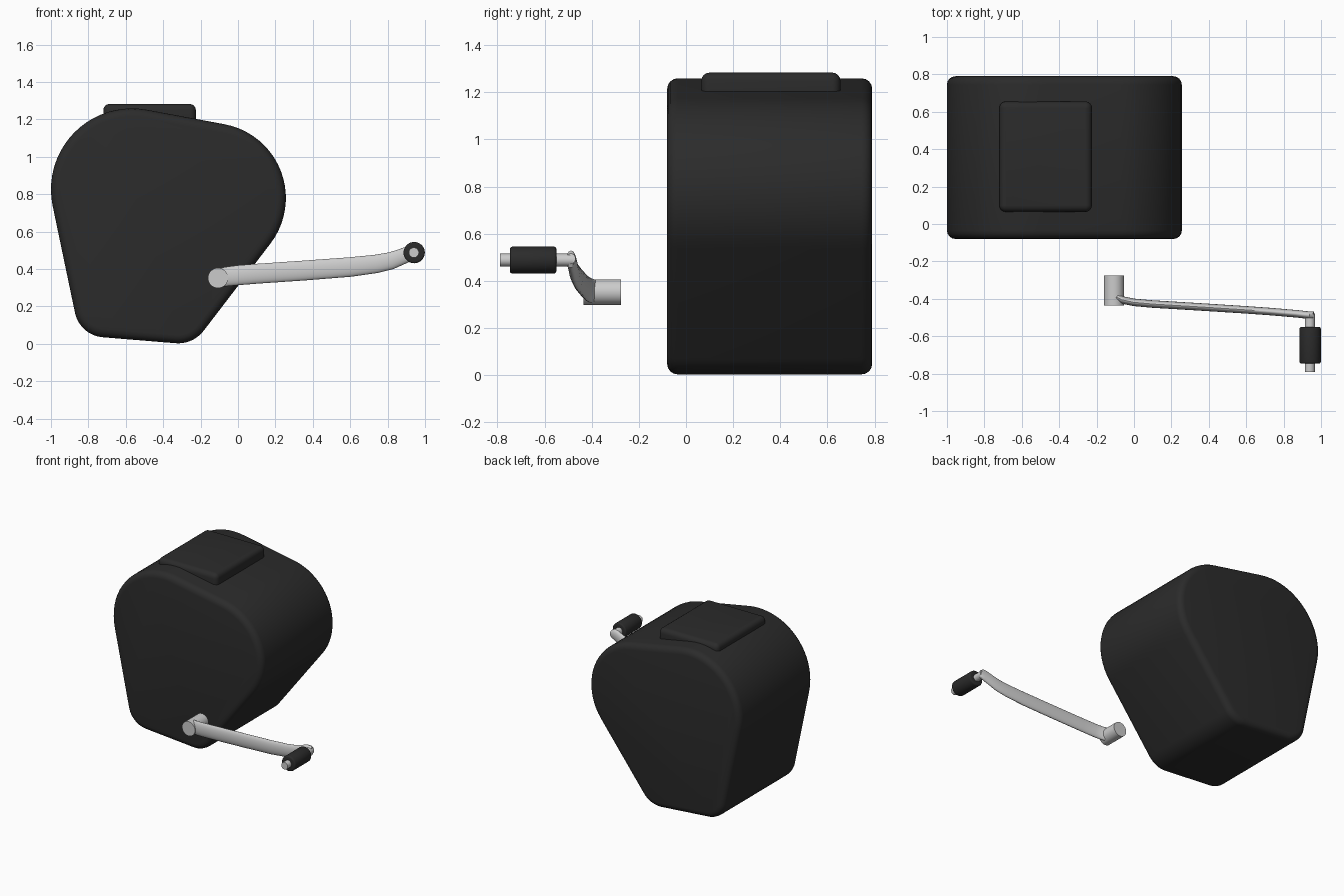
import bpy, bmesh, math
from mathutils import Vector

if "Cube" in bpy.data.objects:
    bpy.data.objects.remove(bpy.data.objects["Cube"])


def material(name, v):
    m = bpy.data.materials.new(name)
    m.diffuse_color = (v, v, v, 1)
    m.use_nodes = True
    m.node_tree.nodes["Principled BSDF"].inputs["Base Color"].default_value = m.diffuse_color
    return m


BLACK = material("black plastic", 0.024)
METAL = material("light grey metal", 0.6)


def finish(name, bm, mat, bevel=0.0, segments=4):
    bmesh.ops.recalc_face_normals(bm, faces=bm.faces)
    me = bpy.data.meshes.new(name)
    bm.to_mesh(me)
    bm.free()
    me.materials.append(mat)
    ob = bpy.data.objects.new(name, me)
    bpy.context.collection.objects.link(ob)
    bpy.ops.object.select_all(action='DESELECT')
    ob.select_set(True)
    bpy.context.view_layer.objects.active = ob
    if bevel:
        mod = ob.modifiers.new("rounded edges", 'BEVEL')
        mod.width = bevel
        mod.segments = segments
        mod.limit_method = 'ANGLE'
        mod.angle_limit = math.radians(40)
        bpy.ops.object.modifier_apply(modifier=mod.name)
    bpy.ops.object.shade_smooth_by_angle(angle=math.radians(35))
    return ob


def loft(name, rings, mat, bevel=0.0, segments=4):
    """Skin a list of equal-length point rings and cap both ends."""
    bm = bmesh.new()
    vs = [[bm.verts.new(p) for p in r] for r in rings]
    n = len(vs[0])
    for a, b in zip(vs, vs[1:]):
        for i in range(n):
            bm.faces.new((a[i], a[(i + 1) % n], b[(i + 1) % n], b[i]))
    bm.faces.new(vs[0])
    bm.faces.new(vs[-1])
    return finish(name, bm, mat, bevel, segments)


def belt(circles, step=0.1):
    """Outline of a belt stretched counter-clockwise round circles (x, z, r)."""
    n = len(circles)
    ang = []
    for i in range(n):
        x0, z0, r0 = circles[i]
        x1, z1, r1 = circles[(i + 1) % n]
        d = math.hypot(x1 - x0, z1 - z0)
        ang.append(math.atan2(z1 - z0, x1 - x0) - math.acos((r0 - r1) / d))
    pts = []
    for i, (x, z, r) in enumerate(circles):
        a0 = ang[i - 1]
        sweep = (ang[i] - a0) % math.tau
        k = max(4, round(sweep / step))
        for j in range(k + 1):
            a = a0 + sweep * j / k
            pts.append((x + r * math.cos(a), z + r * math.sin(a)))
    return pts


def cylinder_y(name, x, z, r, y0, y1, mat, bevel=0.0, sides=32):
    c = [(x + r * math.cos(math.tau * i / sides), z + r * math.sin(math.tau * i / sides))
         for i in range(sides)]
    return loft(name, [[(px, y, pz) for px, pz in c] for y in (y0, y1)], mat, bevel, 3)


# Main housing: four-cornered rounded profile extruded front to back
outline = belt([(-0.567, 0.826, 0.433), (-0.71, 0.20, 0.165),
                (-0.32, 0.175, 0.172), (-0.145, 0.78, 0.401)])
loft("housing", [[(x, y, z) for x, z in outline] for y in (-0.08, 0.79)], BLACK, 0.045)

# Lid plate on top
lid = belt([(-0.685, 0.10, 0.035), (-0.26, 0.10, 0.035),
            (-0.26, 0.62, 0.035), (-0.685, 0.62, 0.035)], 0.2)
loft("top_lid", [[(x, y, z) for x, y in lid] for z in (1.13, 1.283)], BLACK, 0.034)

# Crank hub, handle pin and grip
cylinder_y("crank_hub", -0.107, 0.352, 0.054, -0.435, -0.275, METAL)
cylinder_y("handle_pin", 0.94, 0.488, 0.027, -0.79, -0.478, METAL)
cylinder_y("handle_grip", 0.942, 0.488, 0.057, -0.747, -0.55, BLACK, 0.01)

# Crank arm: flattened oval section swept along a gently bent path
# (x, y, z, half height)
stations = [(-0.10, -0.385, 0.354, 0.05), (-0.06, -0.407, 0.36, 0.052),
            (0.0, -0.419, 0.367, 0.053), (0.10, -0.428, 0.375, 0.053),
            (0.35, -0.443, 0.392, 0.053), (0.60, -0.459, 0.411, 0.052),
            (0.74, -0.469, 0.428, 0.049), (0.82, -0.476, 0.445, 0.046),
            (0.88, -0.481, 0.468, 0.042), (0.92, -0.486, 0.485, 0.041),
            (0.947, -0.488, 0.492, 0.037), (0.960, -0.489, 0.494, 0.022)]
rings = []
for i, (x, y, z, h) in enumerate(stations):
    a, b = stations[max(i - 1, 0)], stations[min(i + 1, len(stations) - 1)]
    t = Vector((b[0] - a[0], b[1] - a[1], b[2] - a[2])).normalized()
    side = t.cross(Vector((0, 0, 1))).normalized()
    up = side.cross(t)
    rings.append([Vector((x, y, z)) + side * 0.02 * math.cos(q) + up * h * math.sin(q)
                  for q in (math.tau * k / 24 for k in range(24))])
loft("crank_arm", rings, METAL)
